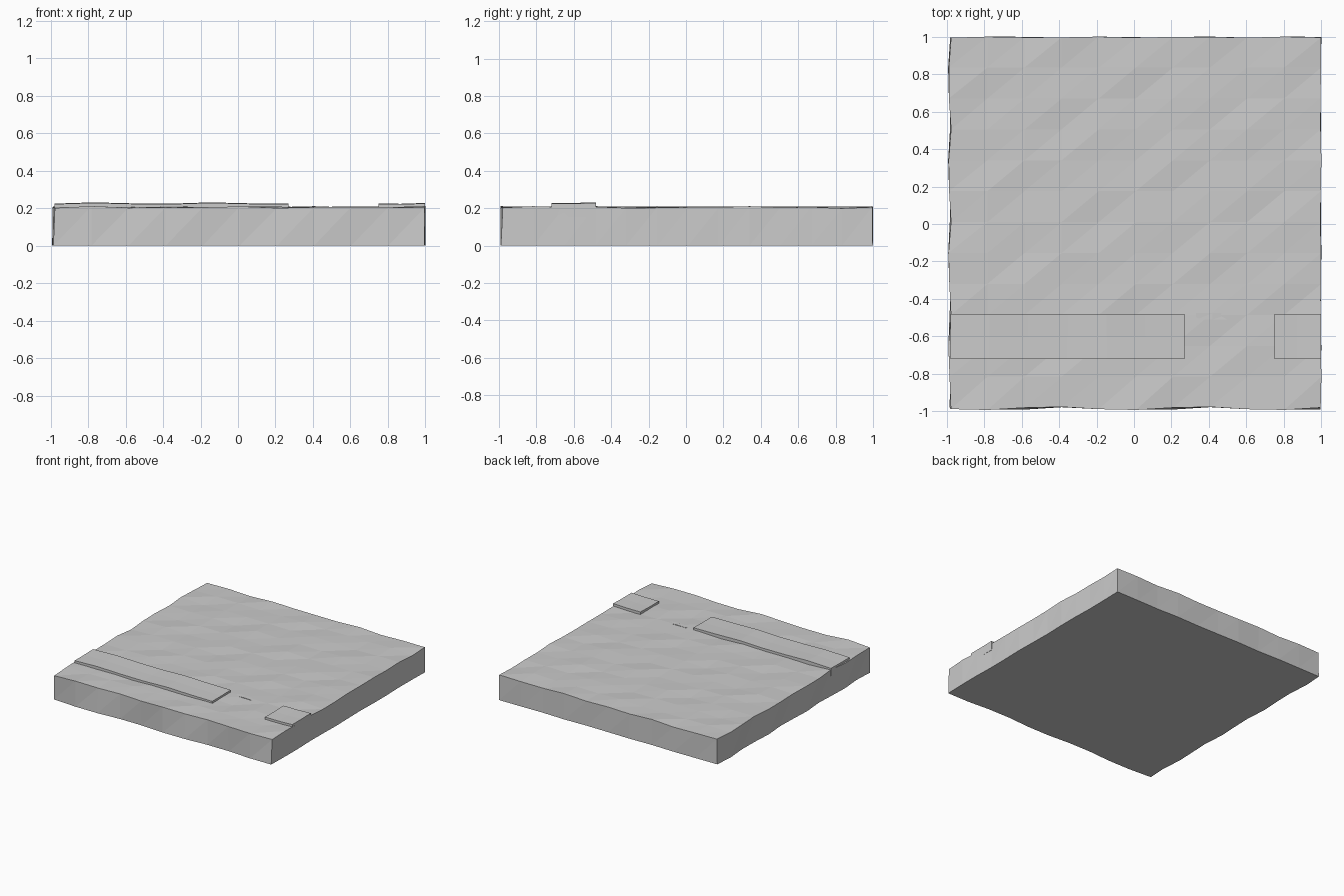
import bpy, bmesh
from math import sin

old = bpy.data.objects.get("Cube")
if old:
    bpy.data.objects.remove(old, do_unlink=True)

stone = bpy.data.materials.new("stone_grey")
stone.use_nodes = True
GREY = (0.6, 0.6, 0.6, 1)
stone.diffuse_color = GREY
stone.node_tree.nodes["Principled BSDF"].inputs["Base Color"].default_value = GREY


def ripple(x, y):
    """Gentle rolling height of the ground."""
    return 0.003 * sin(15 * x - 6 * y + 1) + 0.003 * sin(9 * x + 17 * y)


def block(name, xs, ys, shape):
    """Closed block: triangulated top sheet, walls and floor, corners from shape."""
    bm = bmesh.new()
    nx, ny = len(xs), len(ys)
    sheets = [[[bm.verts.new(shape(x, y, top)) for y in ys] for x in xs] for top in (0, 1)]
    low, high = sheets
    for i in range(nx - 1):
        for j in range(ny - 1):
            a, b, c, d = high[i][j], high[i + 1][j], high[i + 1][j + 1], high[i][j + 1]
            bm.faces.new((a, b, c))
            bm.faces.new((a, c, d))
            bm.faces.new((low[i][j], low[i][j + 1], low[i + 1][j + 1], low[i + 1][j]))
    # walls around the rim
    rim = ([(i, 0) for i in range(nx - 1)] + [(nx - 1, j) for j in range(ny - 1)]
           + [(i, ny - 1) for i in range(nx - 1, 0, -1)] + [(0, j) for j in range(ny - 1, 0, -1)])
    for (i, j), (k, l) in zip(rim, rim[1:] + rim[:1]):
        bm.faces.new((low[i][j], low[k][l], high[k][l]))
        bm.faces.new((low[i][j], high[k][l], high[i][j]))
    bmesh.ops.recalc_face_normals(bm, faces=bm.faces)
    mesh = bpy.data.meshes.new(name)
    bm.to_mesh(mesh)
    bm.free()
    mesh.materials.append(stone)
    obj = bpy.data.objects.new(name, mesh)
    bpy.context.collection.objects.link(obj)
    return obj


def spaced(a, b, n):
    return [a + (b - a) * i / n for i in range(n + 1)]


# ground slab with uneven sides
def slab_shape(x, y, top):
    px, py = x, y
    if x < -0.97:
        px += 0.008 * sin(13 * y + 1.2 * top) - 0.004
    if x > 0.99:
        px -= 0.003 + 0.003 * sin(11 * y + top)
    if y < -0.97:
        py += 0.009 * sin(8 * x - 2.4 + 1.2 * top) - 0.004
    if y > 0.99:
        py -= 0.003 + 0.003 * sin(12 * x + top)
    return (px, py, (0.205 + ripple(x, y)) if top else 0)


block("ground_slab", spaced(-0.98, 1, 10), spaced(-0.98, 1, 12), slab_shape)


# raised path, interrupted by a gap
def path_shape(x, y, top):
    z = 0.226 + 0.004 * sin(10 * x + 2.8) + 0.002 * sin(12 * y)
    return (x, y, z if top else 0.15)


block("long_path", spaced(-0.98, 0.27, 6), [-0.72, -0.6, -0.48], path_shape)
block("short_path", [0.75, 0.87, 0.997], [-0.72, -0.6, -0.48], path_shape)


# sunken path piece barely breaking the surface in the gap
def sliver_shape(x, y, top):
    crest = 0.004 if 0.4 < x < 0.45 else -0.002
    return (x, y, 0.205 + ripple(x, y) + crest if top else 0.15)


block("sunken_path_edge", [0.33, 0.42, 0.52], [-0.51, -0.475], sliver_shape)
